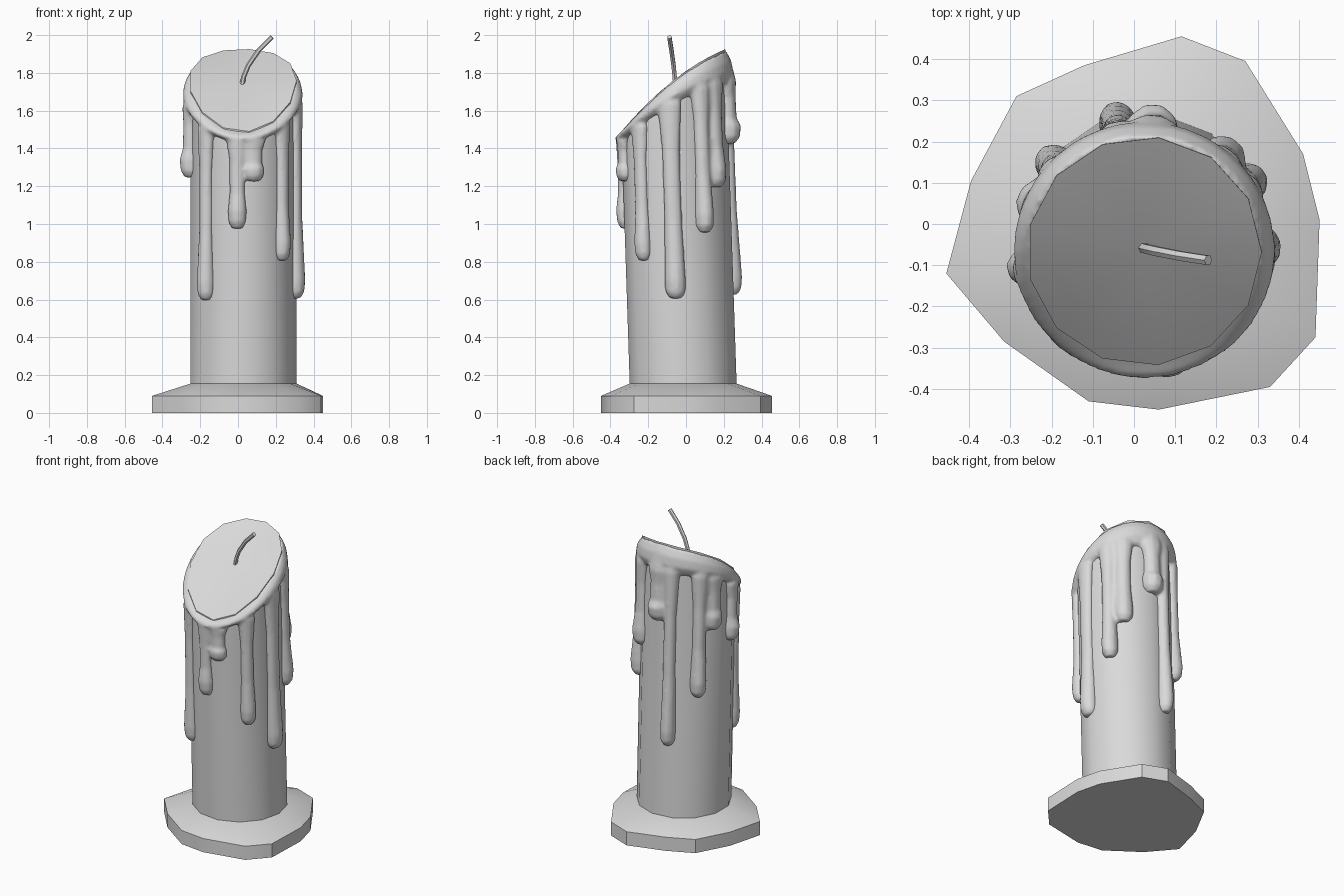
import bpy
import bmesh
from math import sin, cos, radians, pi
from mathutils import Vector

cube = bpy.data.objects.get("Cube")
if cube:
    bpy.data.objects.remove(cube)

RADIUS = 0.285
CENTRE_X = 0.025
SIDES = 13
FOOT_TOP = 0.155

grey = bpy.data.materials.new("wax_grey")
grey.use_nodes = True
grey.diffuse_color = (0.7, 0.7, 0.7, 1)
grey.node_tree.nodes["Principled BSDF"].inputs["Base Color"].default_value = (0.7, 0.7, 0.7, 1)


def shell_point(angle, radius, z):
    """Point around the candle axis, which leans gently forward."""
    axis_y = -0.015 - 0.033 * (z - FOOT_TOP)
    return Vector((CENTRE_X + radius * cos(angle), axis_y + radius * sin(angle), z))


def rim_height(angle):
    """Height of the slanted, slightly bowed top edge."""
    s = RADIUS * sin(angle)
    return 1.76 + 0.77 * s - 0.65 * s * s


def collar_depth(angle):
    return 0.11 + 0.06 * sin(angle)


def loft(bm, rings, top_centre=None):
    """Skin a stack of rings and close both ends."""
    loops = [[bm.verts.new(p) for p in ring] for ring in rings]
    count = len(rings[0])
    for a, b in zip(loops, loops[1:]):
        for i in range(count):
            j = (i + 1) % count
            bm.faces.new((a[i], a[j], b[j], b[i]))
    bm.faces.new(loops[0])
    if top_centre is None:
        bm.faces.new(loops[-1])
    else:
        tip = bm.verts.new(top_centre)
        for i in range(count):
            bm.faces.new((loops[-1][i], loops[-1][(i + 1) % count], tip))


def finish(name, bm):
    bmesh.ops.recalc_face_normals(bm, faces=bm.faces)
    mesh = bpy.data.meshes.new(name)
    bm.to_mesh(mesh)
    bm.free()
    mesh.materials.append(grey)
    obj = bpy.data.objects.new(name, mesh)
    bpy.context.collection.objects.link(obj)
    bpy.ops.object.select_all(action='DESELECT')
    obj.select_set(True)
    bpy.context.view_layer.objects.active = obj
    bpy.ops.object.shade_smooth_by_angle(angle=radians(36))
    return obj


# Irregular foot with a sloping shoulder
outline = [(0.115, 0.455), (0.27, 0.395), (0.41, 0.17), (0.45, 0.01), (0.44, -0.275),
           (0.33, -0.395), (0.06, -0.45), (-0.11, -0.43), (-0.315, -0.285),
           (-0.455, -0.12), (-0.395, 0.105), (-0.285, 0.31), (-0.12, 0.385)]
angles = [radians(83) - 2 * pi * i / SIDES for i in range(SIDES)]
foot_ring = [shell_point(a, RADIUS, FOOT_TOP) for a in angles]
bm = bmesh.new()
loft(bm, [[(x, y, 0) for x, y in outline], [(x, y, 0.09) for x, y in outline], foot_ring])
finish("foot", bm)

# Candle body with the slanted top
bm = bmesh.new()
rim = [shell_point(a, RADIUS, rim_height(a)) for a in angles]
loft(bm, [foot_ring, rim], shell_point(0, 0, 1.74))
finish("candle_body", bm)

# Melted wax: a collar under the rim
bm = bmesh.new()
around = [2 * pi * i / 52 for i in range(52)]
# each step: radius offset, drop as a share of the collar depth
steps = [(-0.03, 1.15), (0.012, 1.0), (0.033, 0.7), (0.026, 0.35), (0.0, 0.03)]
loft(bm, [[shell_point(a, RADIUS + out, rim_height(a) - drop * collar_depth(a) - 0.004)
           for a in around] for out, drop in steps], shell_point(0, 0, 1.7))


def add_drip(degrees, bottom, half_width, depth):
    """A run of wax, necked in the middle and swollen at its end."""
    a = radians(degrees)
    top = rim_height(a)
    start = top - collar_depth(a)
    run = start - bottom
    stations = [(top - 0.05, 0.9, 0.5), (start, 1.3, 1.0),
                (bottom + 0.75 * run, 0.95, 0.9), (bottom + 0.4 * run, 0.95, 0.95),
                (bottom + min(0.09, 0.3 * run), 1.15, 1.35),
                (bottom + min(0.03, 0.1 * run), 1.08, 1.2), (bottom - 0.004, 0.65, 0.7)]
    outward = Vector((cos(a), sin(a), 0))
    sideways = Vector((-sin(a), cos(a), 0))
    rings = []
    for z, wide, deep in stations:
        middle = shell_point(a, RADIUS - 0.005, z)
        rings.append([middle + sideways * half_width * wide * cos(t)
                      + outward * depth * deep * sin(t)
                      for t in (2 * pi * i / 10 for i in range(10))])
    loft(bm, rings)


# Drips: direction in degrees, lower end, half width, depth
drips = [(226, 0.60, 0.042, 0.038), (264, 0.98, 0.044, 0.036), (282, 1.23, 0.05, 0.036),
         (318, 0.81, 0.042, 0.036), (355, 0.61, 0.05, 0.04), (30, 0.96, 0.045, 0.045),
         (48, 1.20, 0.052, 0.045), (86, 1.43, 0.058, 0.055), (103, 0.63, 0.042, 0.045),
         (139, 0.95, 0.044, 0.045), (157, 1.37, 0.052, 0.04), (190, 1.25, 0.044, 0.045)]
for drip in drips:
    add_drip(*drip)
wax = finish("melted_wax", bm)

# Fuse collar and drips into one soft skin
fuse = wax.modifiers.new("fuse", 'REMESH')
fuse.mode = 'VOXEL'
fuse.voxel_size = 0.011
fuse.use_smooth_shade = True
soften = wax.modifiers.new("soften", 'SMOOTH')
soften.factor = 0.5
soften.iterations = 4

# Bent wick
path = [(0.015, -0.055, 1.70), (0.03, -0.06, 1.78), (0.055, -0.066, 1.84),
        (0.11, -0.077, 1.92), (0.18, -0.088, 1.99)]
path = [Vector(p) for p in path]
bm = bmesh.new()
rings = []
for i, p in enumerate(path):
    along = (path[min(i + 1, len(path) - 1)] - path[max(i - 1, 0)]).normalized()
    side = along.cross(Vector((0, 1, 0))).normalized()
    other = along.cross(side)
    rings.append([p + 0.013 * (side * cos(k * pi / 3) + other * sin(k * pi / 3))
                  for k in range(6)])
loft(bm, rings)
wick = finish("wick", bm)
bpy.ops.object.shade_smooth_by_angle(angle=radians(65))
